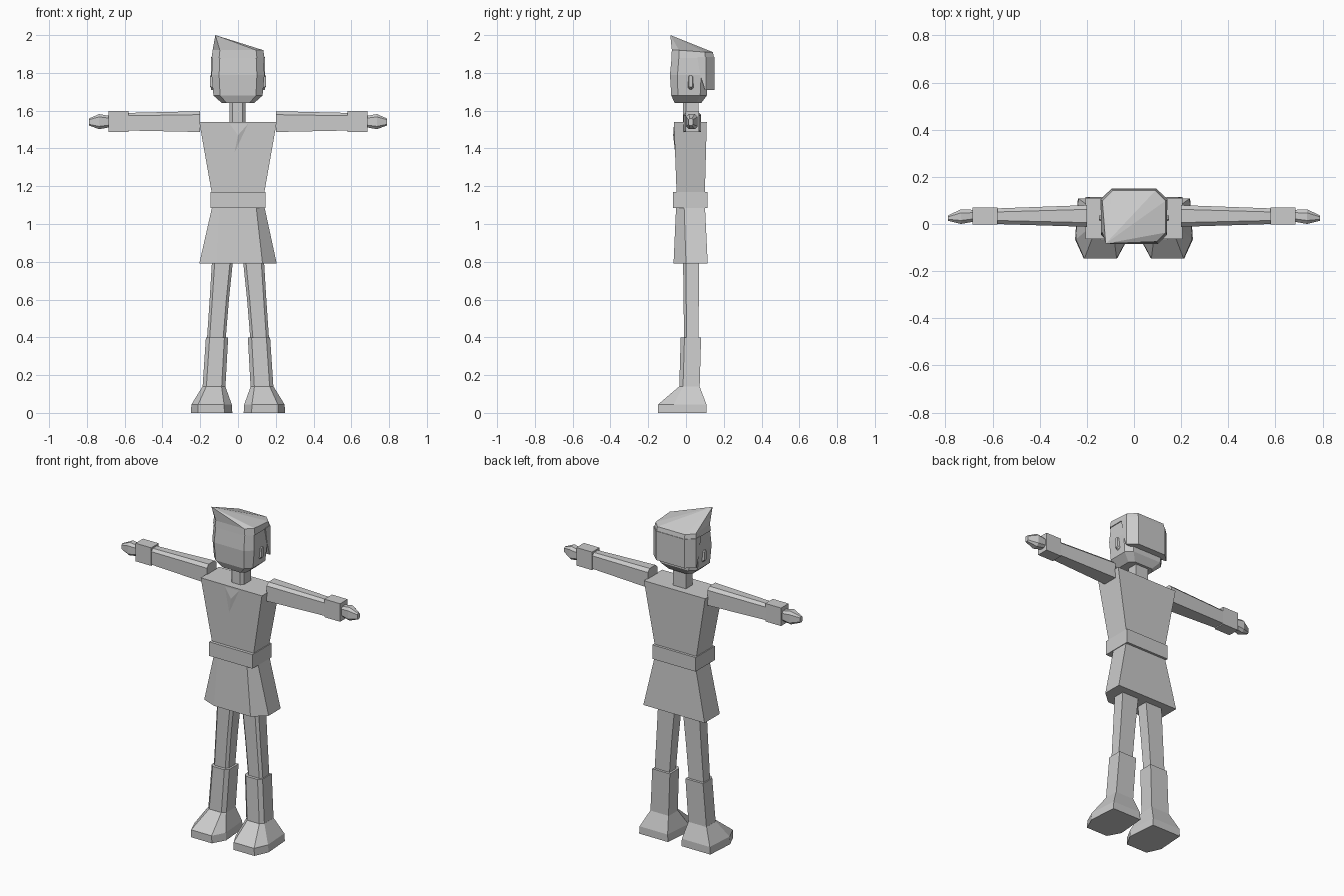
import bpy, bmesh
from mathutils import Vector

if "Cube" in bpy.data.objects:
    bpy.data.objects.remove(bpy.data.objects["Cube"])

grey = bpy.data.materials.new("plain grey")
grey.diffuse_color = (0.6, 0.6, 0.6, 1)
grey.use_nodes = True
grey.node_tree.nodes["Principled BSDF"].inputs["Base Color"].default_value = grey.diffuse_color


def finish(name, bm):
    bmesh.ops.recalc_face_normals(bm, faces=bm.faces)
    me = bpy.data.meshes.new(name)
    bm.to_mesh(me)
    bm.free()
    me.materials.append(grey)
    ob = bpy.data.objects.new(name, me)
    bpy.context.collection.objects.link(ob)
    return ob


def outline(a0, a1, b0, b1, c=0.0, d=0.0):
    """Rectangle, with corners cut by c on the low-b side and d on the high-b side."""
    low = [(a0, b0 + c), (a0 + c, b0), (a1 - c, b0), (a1, b0 + c)] if c else [(a0, b0), (a1, b0)]
    high = [(a1, b1 - d), (a1 - d, b1), (a0 + d, b1), (a0, b1 - d)] if d else [(a1, b1), (a0, b1)]
    return low + high


def loft(name, rings, axis="z", side=1):
    """Skin rings of (position, 2D outline); axis z uses (x, y), axis x uses (y, z)."""
    bm = bmesh.new()
    loops = []
    for t, pts in rings:
        if axis == "z":
            loops.append([bm.verts.new((side * p, q, t)) for p, q in pts])
        else:
            loops.append([bm.verts.new((side * t, p, q)) for p, q in pts])
    n = len(loops[0])
    for lo, hi in zip(loops, loops[1:]):
        for i in range(n):
            bm.faces.new((lo[i], lo[(i + 1) % n], hi[(i + 1) % n], hi[i]))
    bm.faces.new(loops[0])
    bm.faces.new(loops[-1])
    return finish(name, bm)


# Head and neck
loft("head", [(1.64, outline(-.085, .085, -.06, .08, .025, .025)),
              (1.68, outline(-.13, .13, -.078, .11, .035, .035)),
              (1.79, outline(-.14, .14, -.085, .115, .04, .035)),
              (1.89, outline(-.134, .134, -.075, .115, .038, .035))])
loft("neck", [(1.52, outline(-.045, .04, -.015, .065, .015)),
              (1.66, outline(-.045, .04, -.015, .065, .015))])

# Hair cap with a spike at the front corner
bm = bmesh.new()
base = outline(-.14, .14, -.078, .148, .04, .045)
lower = [bm.verts.new((x, y, 1.88)) for x, y in base]
upper = [bm.verts.new((x * .96, y * .96, 1.92 if y < 0 else 1.91)) for x, y in base]
spike = bm.verts.new((-.12, -.083, 2.0))
for i in range(8):
    j = (i + 1) % 8
    bm.faces.new((lower[i], lower[j], upper[j], upper[i]))
    bm.faces.new((upper[i], upper[j], spike))
bm.faces.new(lower)
finish("hair_cap", bm)

# Hair down the back of the head, with a slanted front edge
bm = bmesh.new()
rows = []
for z, front in ((1.71, .1), (1.79, .075), (1.885, .06)):
    pts = [(-.142, front), (-.142, .106), (-.095, .15), (.095, .15), (.142, .106), (.142, front)]
    rows.append([bm.verts.new((x, y, z)) for x, y in pts])
for lo, hi in zip(rows, rows[1:]):
    for i in range(6):
        bm.faces.new((lo[i], lo[(i + 1) % 6], hi[(i + 1) % 6], hi[i]))
bm.faces.new(rows[0])
bm.faces.new(rows[-1])
finish("hair_back", bm)

# Torso, belt and skirt
loft("torso", [(1.1, outline(-.128, .128, -.048, .098)),
               (1.17, outline(-.14, .14, -.05, .1)),
               (1.54, outline(-.205, .205, -.064, .11))])
loft("belt", [(1.085, outline(-.145, .145, -.068, .115)),
              (1.17, outline(-.145, .145, -.068, .115))])
loft("skirt", [
    (.79, [(-.205, -.03), (-.115, -.066), (.13, -.066), (.205, .0), (.205, .115), (-.205, .115)]),
    (1.1, [(-.135, -.03), (-.1, -.052), (.095, -.052), (.138, -.01), (.138, .1), (-.135, .1)])])

# Shallow folded neckline on the chest
bm = bmesh.new()
rim = [bm.verts.new(p) for p in ((-.05, -.063, 1.538), (.06, -.063, 1.538), (-.02, -.057, 1.37))]
fold = bm.verts.new((.0, -.068, 1.47))
for i in range(3):
    bm.faces.new((rim[i], rim[(i + 1) % 3], fold))
bm.faces.new(rim)
finish("neckline", bm)

# Paired parts
for side, label in ((1, "left"), (-1, "right")):
    loft(label + "_ear", [(.13, outline(.01, .04, 1.71, 1.79, .008, .008)),
                          (.148, outline(.015, .035, 1.725, 1.785, .006, .006))], "x", side)
    loft(label + "_sleeve", [(.2, outline(-.012, .08, 1.487, 1.597, 0, .018)),
                             (.585, outline(.0, .066, 1.495, 1.588, 0, .015))], "x", side)
    loft(label + "_cuff", [(.58, outline(-.002, .07, 1.488, 1.597)),
                           (.685, outline(-.002, .07, 1.488, 1.597))], "x", side)
    loft(label + "_hand", [(.68, outline(.01, .06, 1.512, 1.572, .012, .012)),
                           (.735, outline(.0, .062, 1.502, 1.582, .015, .015)),
                           (.79, outline(.014, .036, 1.522, 1.558, .006, .006))], "x", side)
    loft(label + "_leg", [(.38, outline(.066, .165, -.01, .065, .014)),
                          (.6, outline(.048, .15, -.013, .068, .014)),
                          (.85, outline(.022, .135, -.016, .07, .015))], "z", side)
    loft(label + "_boot_shaft", [(.13, outline(.067, .188, -.036, .072, .02)),
                                 (.4, outline(.052, .17, -.028, .08, .02))], "z", side)
    # Foot flares out to a wide sole with a cut toe
    sole = [(.03, -.07), (.072, -.147), (.213, -.147), (.25, -.065), (.238, .108), (.045, .108)]
    rim_pts = [(x * .97 + .004, y) for x, y in sole]
    ankle = [(.067, -.016), (.087, -.036), (.168, -.036), (.188, -.016), (.188, .072), (.067, .072)]
    loft(label + "_foot", [(0, sole), (.045, rim_pts), (.14, ankle)], "z", side)
